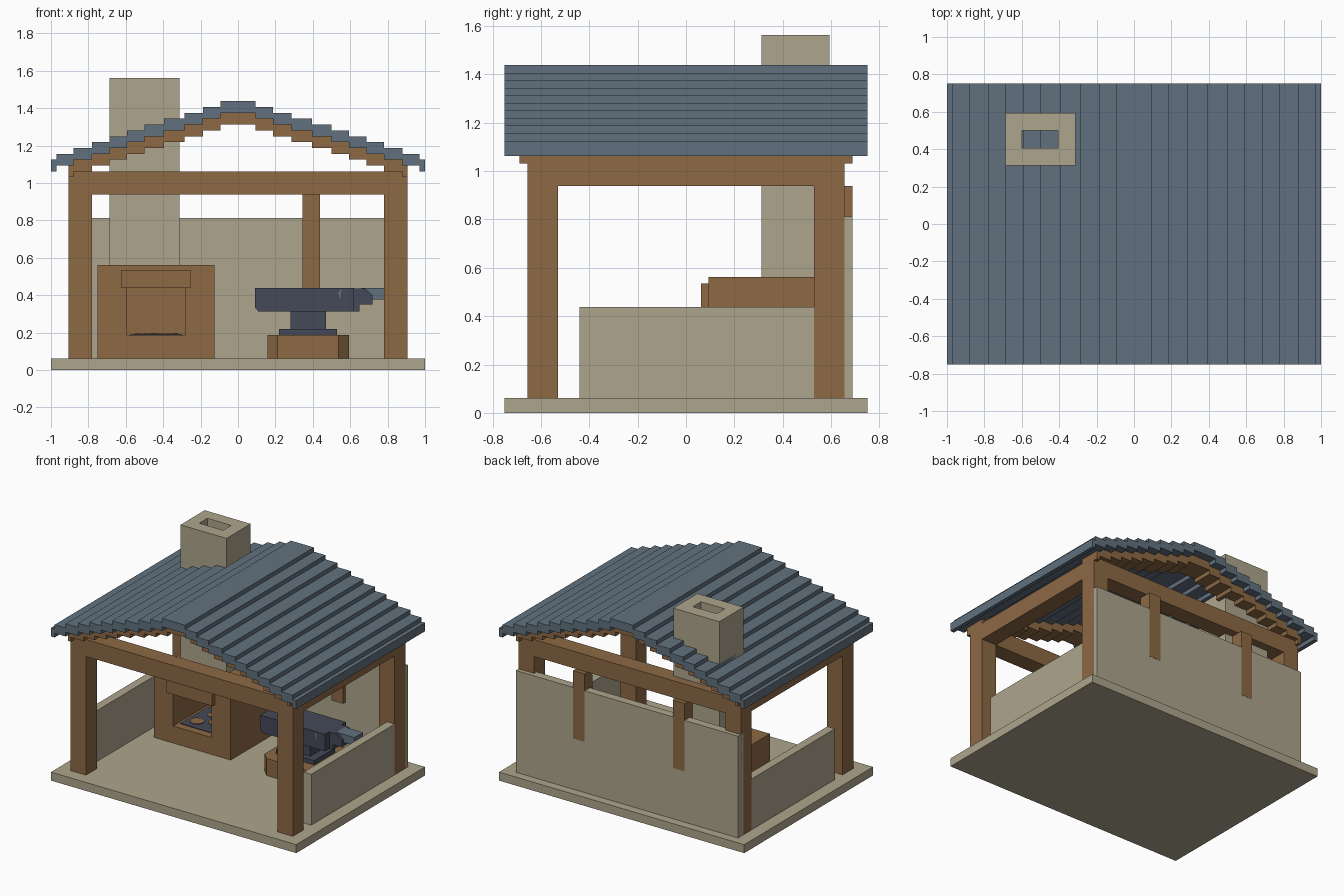
import bpy, bmesh, math
from mathutils import Vector

cube = bpy.data.objects.get("Cube")
if cube:
    bpy.data.objects.remove(cube, do_unlink=True)


def material(name, rgb):
    m = bpy.data.materials.new(name)
    m.use_nodes = True
    m.diffuse_color = (*rgb, 1)
    bsdf = next(n for n in m.node_tree.nodes if n.type == 'BSDF_PRINCIPLED')
    bsdf.inputs["Base Color"].default_value = (*rgb, 1)
    return m


STONE = material("pale stone", (0.423, 0.376, 0.266))
WOOD = material("brown wood", (0.27, 0.144, 0.06))
SLATE = material("blue slate", (0.12, 0.165, 0.21))
IRON = material("dark iron", (0.058, 0.066, 0.098))


def finish(name, bm, *mats):
    bmesh.ops.recalc_face_normals(bm, faces=bm.faces)
    me = bpy.data.meshes.new(name)
    bm.to_mesh(me)
    bm.free()
    for m in mats:
        me.materials.append(m)
    ob = bpy.data.objects.new(name, me)
    bpy.context.collection.objects.link(ob)
    return ob


def box_mesh(x, y, z):
    bm = bmesh.new()
    bmesh.ops.create_cube(bm, size=1)
    for v in bm.verts:
        v.co = [r[0] if c < 0 else r[1] for c, r in zip(v.co, (x, y, z))]
    return bm


def box(name, mat, x, y, z):
    return finish(name, box_mesh(x, y, z), mat)


def pocket(bm, normal, a, b, depth):
    """Sink a rectangular hole (corners a..b, in-plane) into the face with this normal."""
    bm.normal_update()
    n = Vector(normal)
    face = next(f for f in bm.faces if f.normal.dot(n) > 0.9)
    mid = face.calc_center_median()
    bmesh.ops.inset_region(bm, faces=[face], thickness=0.01)
    for v in face.verts:
        for k in range(3):
            if abs(n[k]) < 0.5:
                v.co[k] = a[k] if v.co[k] < mid[k] else b[k]
    floor = bmesh.ops.extrude_discrete_faces(bm, faces=[face])["faces"][0]
    bmesh.ops.translate(bm, verts=floor.verts, vec=-n * depth)
    return floor


def prism(name, mat, outline, axis, lo, hi):
    """Extrude a 2D outline along y (outline in xz) or z (outline in xy)."""
    bm = bmesh.new()
    put = (lambda p: (p[0], lo, p[1])) if axis == 'y' else (lambda p: (p[0], p[1], lo))
    face = bm.faces.new([bm.verts.new(put(p)) for p in outline])
    new = bmesh.ops.extrude_face_region(bm, geom=[face])["geom"]
    vec = (0, hi - lo, 0) if axis == 'y' else (0, 0, hi - lo)
    bmesh.ops.translate(bm, verts=[g for g in new if isinstance(g, bmesh.types.BMVert)], vec=vec)
    return finish(name, bm, mat)


# Floor slab
box("floor_slab", STONE, (-1, 1), (-.75, .75), (0, .0625))

# Corner posts, side beams and low side walls
for s, side in ((1, "left"), (-1, "right")):
    def sx(a, b):
        return tuple(sorted((s * a, s * b)))
    for t, end in ((-1, "front"), (1, "back")):
        box(f"{end}_{side}_post", WOOD, sx(.78, .906),
            tuple(sorted((t * .53, t * .656))), (.0625, 1.0625))
    box(f"{side}_beam", WOOD, sx(.781, .905), (-.53, .53), (.9375, 1.0625))
    box(f"{side}_low_wall", STONE, sx(.844, .906), (-.44, .53), (.0625, .4375))

# Front and back beams
for t, end in ((-1, "front"), (1, "back")):
    box(f"{end}_beam", WOOD, (-.78, .78), tuple(sorted((t * .53, t * .656))), (.9375, 1.0625))

# Back wall with two straps running through it
box("back_wall", STONE, (-.906, .906), (.626, .6875), (.0625, .8125))
for i, x in enumerate((-.47, .345)):
    box(f"wall_strap_{i + 1}", WOOD, (x, x + .094), (.594, .689), (.4375, .9375))

# Stepped roof and gable rafters
EDGES = [.094, .1875, .285, .395, .5, .594, .6875, .78, .88, .97, 1.0]
DROP = .03125


def stepped(top, limit):
    pts, z = [], top
    for e in EDGES:
        pts += [(min(e, limit), z), (min(e, limit), z - DROP)]
        z -= DROP
        if e >= limit:
            break
    pts.pop()
    upper = [(-x, z) for x, z in reversed(pts)] + pts
    lower = [(x, z - .0625) for x, z in reversed(upper)]
    return upper + lower


prism("roof", SLATE, stepped(1.4375, 1.0), 'y', -.75, .75)
for name, lo, hi in (("front_rafter", -.6875, -.53), ("back_rafter", .53, .6875)):
    prism(name, WOOD, stepped(1.375, .906), 'y', lo, hi)

# Hollow chimney with wooden bottom
bm = box_mesh((-.6875, -.3125), (.3125, .594), (.5625, 1.5625))
bottom = pocket(bm, (0, 0, 1), (-.6, .406, 0), (-.406, .5, 0), .98)
bottom.material_index = 1
finish("chimney", bm, STONE, WOOD)

# Forge body with fire opening, hood lip and coal bed
bm = box_mesh((-.75, -.125), (.094, .594), (.0625, .5625))
pocket(bm, (0, -1, 0), (-.595, 0, .1875), (-.28, 0, .46), .4)
finish("forge_body", bm, WOOD)
box("forge_hood", WOOD, (-.625, -.255), (.0625, .1), (.4375, .535))
box("coal_bed", IRON, (-.575, -.3), (.15, .47), (.186, .192))
for i, (x, y, r) in enumerate(((-.5, .24, .05), (-.38, .3, .06), (-.47, .38, .04))):
    ring = [(x + r * math.cos(k * math.pi / 4), y + r * math.sin(k * math.pi / 4)) for k in range(8)]
    prism(f"ember_{i + 1}", WOOD, ring, 'z', .19, .197)

# Log stump: octagonal core with a slightly narrower top rim
CX, CY = .375, .25


def octagon(r, c):
    return [(CX + a * r, CY + b * r) for a, b in
            ((1, c), (c, 1), (-c, 1), (-1, c), (-1, -c), (-c, -1), (c, -1), (1, -c))]


prism("stump", WOOD, octagon(.218, .75), 'z', .0625, .1875)

# Anvil: foot, waist, body and stepped horn
box("anvil_foot", IRON, (.22, .53), (.13, .37), (.1875, .22))
box("anvil_waist", IRON, (.28, .47), (.17, .33), (.22, .32))
body = [(.09, .4375), (.09, .335), (.11, .3125), (.62, .3125), (.62, .4375)]
prism("anvil_body", IRON, body, 'y', .13, .37)
horn = [(.62, .4375), (.62, .3125), (.65, .3125), (.65, .35), (.72, .35), (.72, .4), (.68, .435)]
prism("anvil_horn", IRON, horn, 'y', .18, .32)
box("horn_tip", SLATE, (.66, .81), (.2, .3), (.378, .4375))
prism("horn_inlay", SLATE, [(.535, .41), (.55, .38), (.55, .435)], 'y', .126, .132)
